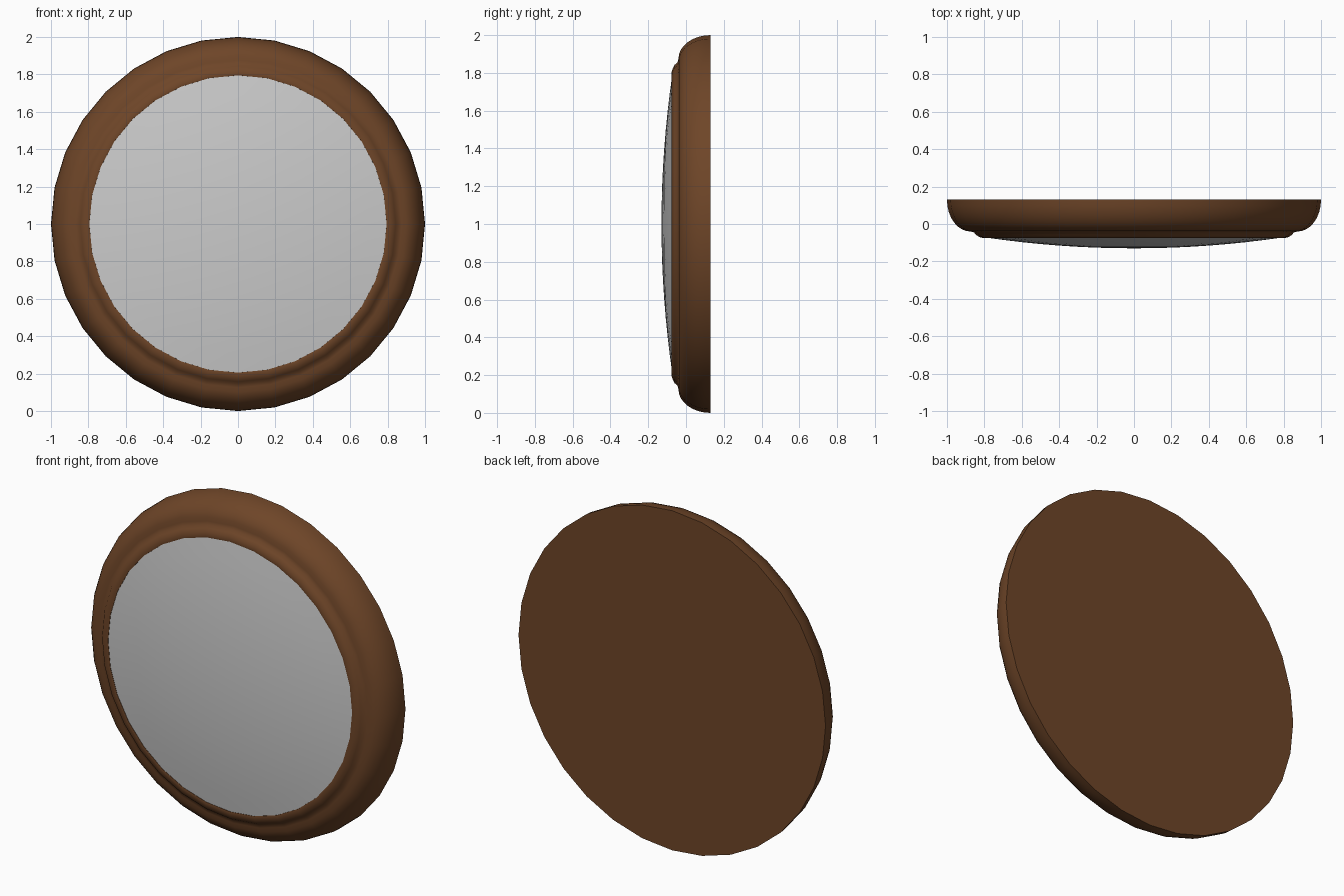
import bpy, bmesh, math

if "Cube" in bpy.data.objects:
    bpy.data.objects.remove(bpy.data.objects["Cube"])

SIDES = 32


def material(name, rgb):
    m = bpy.data.materials.new(name)
    m.diffuse_color = (*rgb, 1)
    m.use_nodes = True
    m.node_tree.nodes["Principled BSDF"].inputs["Base Color"].default_value = m.diffuse_color
    return m


def lathe(name, profile, mat):
    """Spin an (r, y) profile about the y axis through z = 1; r = 0 makes a pole."""
    bm = bmesh.new()
    rings = []
    for r, y in profile:
        n = 1 if r == 0 else SIDES
        rings.append([bm.verts.new((r * math.sin(2 * math.pi * i / SIDES), y,
                                    1 + r * math.cos(2 * math.pi * i / SIDES)))
                      for i in range(n)])
    for a, b in zip(rings, rings[1:]):
        for i in range(SIDES):
            j = (i + 1) % SIDES
            if len(b) == 1:
                bm.faces.new((a[i], a[j], b[0]))
            else:
                bm.faces.new((a[i], a[j], b[j], b[i]))
    if len(rings[0]) > 1:
        bm.faces.new(rings[0])
    bmesh.ops.recalc_face_normals(bm, faces=bm.faces)
    me = bpy.data.meshes.new(name)
    bm.to_mesh(me)
    bm.free()
    me.materials.append(mat)
    ob = bpy.data.objects.new(name, me)
    bpy.context.collection.objects.link(ob)
    bpy.ops.object.select_all(action='DESELECT')
    ob.select_set(True)
    bpy.context.view_layer.objects.active = ob
    bpy.ops.object.shade_smooth_by_angle(angle=math.radians(50))
    return ob


wood = material("brown wood", (0.156, 0.060, 0.021))
silver = material("silver glass", (0.60, 0.60, 0.60))

# Frame: flat back, quarter-round outside, small bead around the glass
outer = [(0.875 + 0.125 * math.cos(t), 0.13 - 0.17 * math.sin(t))
         for t in (math.radians(90 * k / 8) for k in range(9))]
bead = [(0.855, -0.045), (0.843, -0.060), (0.825, -0.070), (0.805, -0.076),
        (0.795, -0.074), (0.793, -0.055), (0.0, -0.055)]
lathe("frame", outer + bead, wood)

# Glass: shallow dome set into the frame
R, DEPTH = 0.795, 0.058
rad = (R * R + DEPTH * DEPTH) / (2 * DEPTH)
dome = []
for k in range(9):
    r = R * (1 - k / 8)
    dome.append((r, -0.072 - (math.sqrt(rad * rad - r * r) - (rad - DEPTH))))
lathe("mirror_glass", dome, silver)
